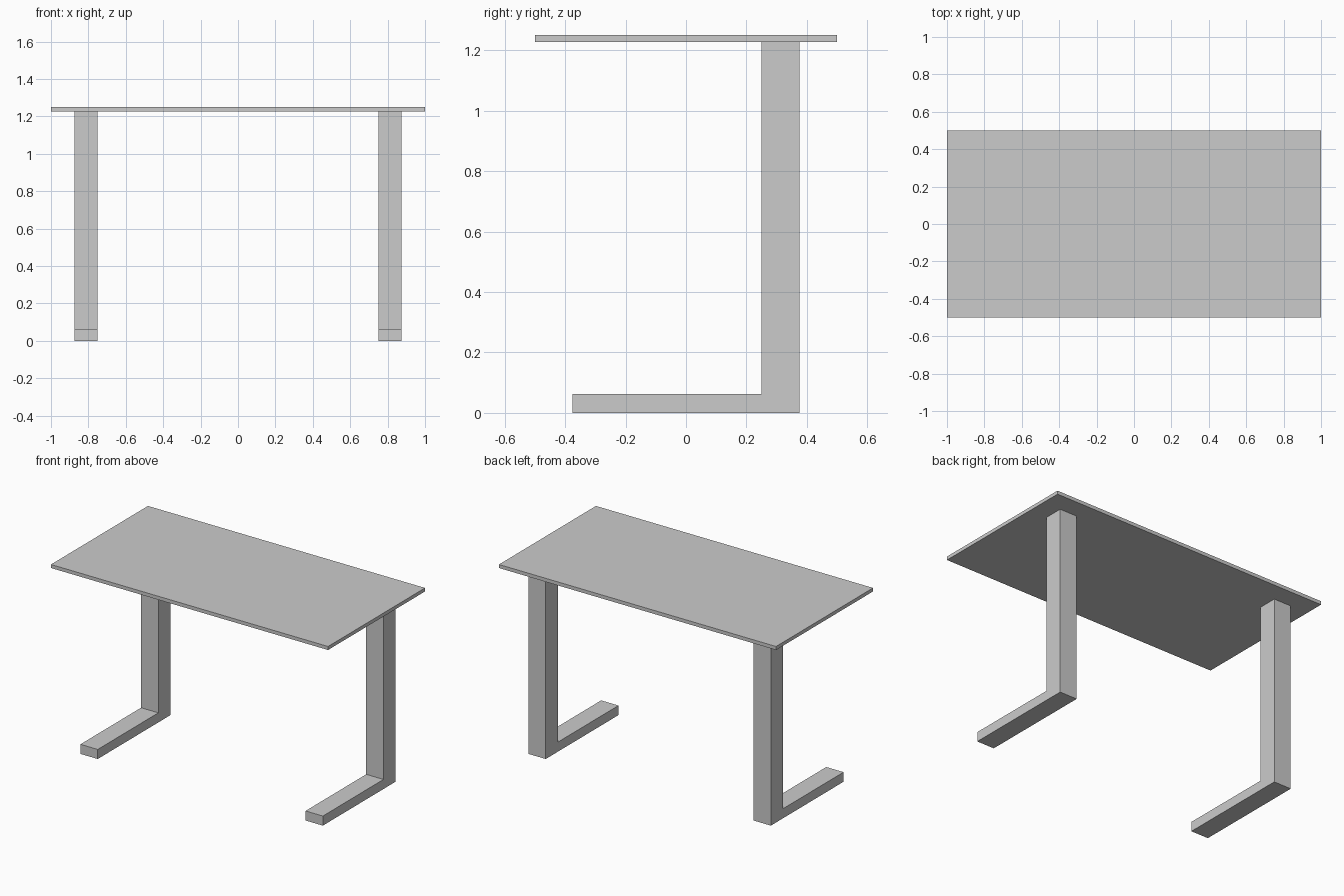
import bpy
import bmesh

if "Cube" in bpy.data.objects:
    bpy.data.objects.remove(bpy.data.objects["Cube"])


def extrude_profile(name, points, x0, x1):
    """Closed solid from a (y, z) outline extruded along x."""
    bm = bmesh.new()
    face = bm.faces.new([bm.verts.new((x0, y, z)) for y, z in points])
    result = bmesh.ops.extrude_face_region(bm, geom=[face])
    moved = [v for v in result["geom"] if isinstance(v, bmesh.types.BMVert)]
    bmesh.ops.translate(bm, verts=moved, vec=(x1 - x0, 0, 0))
    bmesh.ops.recalc_face_normals(bm, faces=bm.faces)
    mesh = bpy.data.meshes.new(name)
    bm.to_mesh(mesh)
    bm.free()
    obj = bpy.data.objects.new(name, mesh)
    bpy.context.collection.objects.link(obj)
    return obj


TOP, THICK = 1.25, 0.023
UNDER = TOP - THICK

# Thin table top
extrude_profile("table_top", [(-0.5, UNDER), (0.5, UNDER), (0.5, TOP), (-0.5, TOP)], -1, 1)

# L-shaped legs: rear upright with a foot running forward
leg_outline = [(-0.375, 0), (0.375, 0), (0.375, UNDER),
               (0.25, UNDER), (0.25, 0.0625), (-0.375, 0.0625)]
for side, x0 in (("left", -0.875), ("right", 0.75)):
    extrude_profile(side + "_leg", leg_outline, x0, x0 + 0.125)
